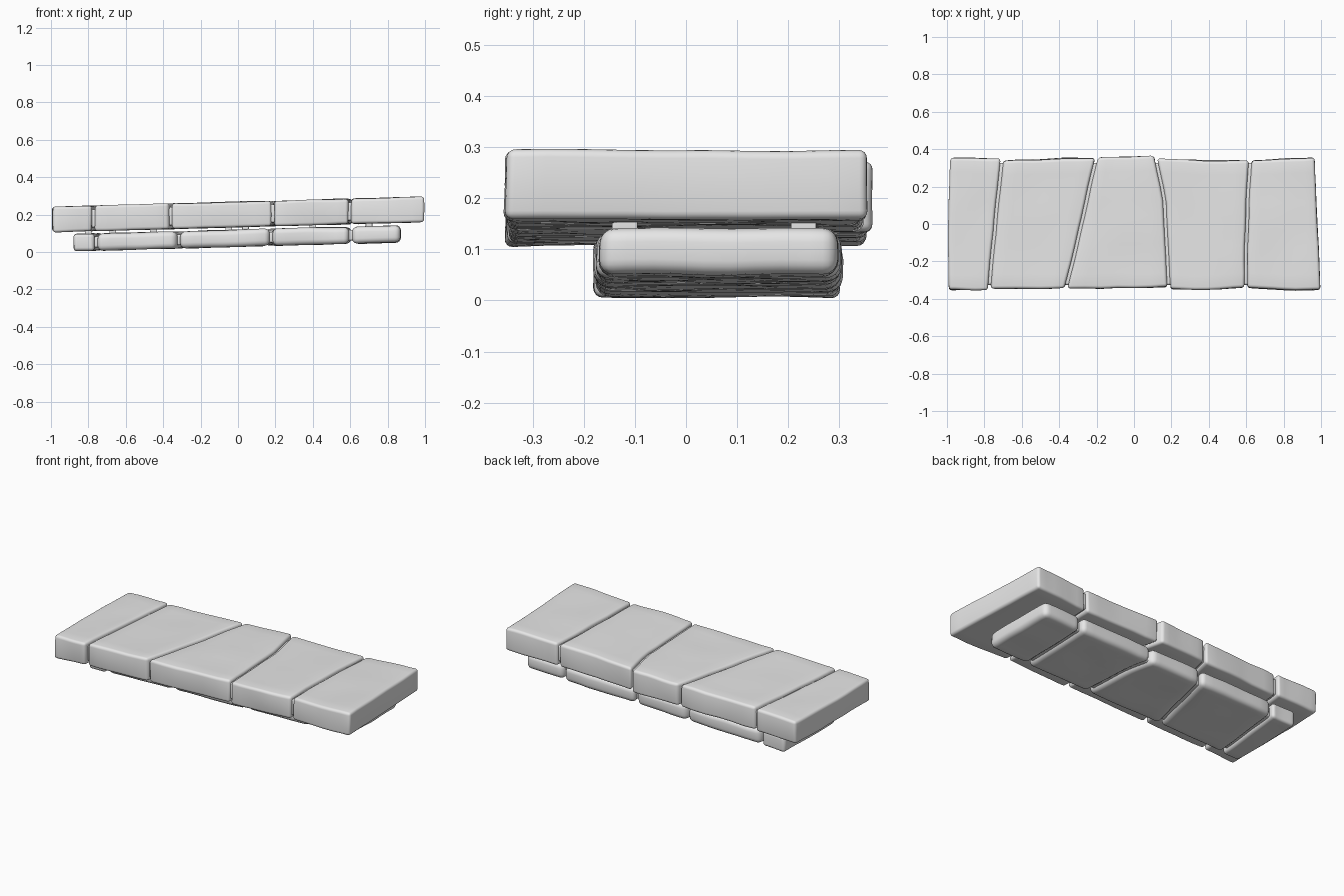
import bpy, bmesh
from mathutils import Vector, noise

cube = bpy.data.objects.get("Cube")
if cube:
    bpy.data.objects.remove(cube, do_unlink=True)

stone = bpy.data.materials.new("grey stone")
stone.use_nodes = True
stone.diffuse_color = (0.8, 0.8, 0.8, 1)
stone.node_tree.nodes["Principled BSDF"].inputs["Base Color"].default_value = (0.8, 0.8, 0.8, 1)

# Joint lines: x at four evenly spaced depths from front to back
Y0, Y1 = -0.36, 0.36
JOINTS = [(-0.775, -0.755, -0.73, -0.705), (-0.365, -0.31, -0.255, -0.2),
          (0.187, 0.175, 0.165, 0.115), (0.597, 0.60, 0.607, 0.62)]
UPPER_ENDS = (-0.99, -0.995, -0.99, -0.982), (0.995, 0.985, 0.975, 0.965)
LOWER_ENDS = (-0.88, -0.88, -0.878, -0.87), (0.865, 0.87, 0.87, 0.865)


def line_x(line, y):
    t = min(max((y - Y0) / (Y1 - Y0) * 3, 0), 2.999)
    i = int(t)
    return line[i] + (line[i + 1] - line[i]) * (t - i)


def mix(a, b, t):
    return a + (b - a) * t


def slab(name, left, right, front, back, bottom, top, gaps, radius, rough=0.007):
    """Gridded block between two joint lines, sloped, roughened and rounded."""
    bm = bmesh.new()
    bmesh.ops.create_cube(bm, size=1)
    for axis, cuts in ((0, 5), (1, 8), (2, 1)):
        along = [e for e in bm.edges
                 if abs((e.verts[0].co - e.verts[1].co).normalized()[axis]) > 0.9]
        bmesh.ops.subdivide_edges(bm, edges=along, cuts=cuts, use_grid_fill=True)
    for v in bm.verts:
        u, w, h = v.co + Vector((0.5, 0.5, 0.5))
        y = mix(mix(*front, u), mix(*back, u), w)
        x = mix(line_x(left, y) + gaps[0], line_x(right, y) - gaps[1], u)
        z = mix(bottom, top, h) + 0.027 * x
        p = Vector((x, y, z))
        n = noise.noise_vector(p * 6) * rough
        v.co = p + Vector((n.x * 0.6, n.y * 1.2, n.z * 0.6))
    bmesh.ops.recalc_face_normals(bm, faces=bm.faces)
    mesh = bpy.data.meshes.new(name)
    bm.to_mesh(mesh)
    bm.free()
    mesh.materials.append(stone)
    for f in mesh.polygons:
        f.use_smooth = True
    ob = bpy.data.objects.new(name, mesh)
    bpy.context.collection.objects.link(ob)
    bevel = ob.modifiers.new("worn edges", "BEVEL")
    bevel.width = radius
    bevel.segments = 4
    bevel.limit_method = "ANGLE"
    bevel.angle_limit = 0.8
    return ob


# Front and back edge depths of each upper stone, left corner to right corner
FRONTS = [(-0.35, -0.352), (-0.345, -0.345), (-0.348, -0.338), (-0.35, -0.343), (-0.343, -0.355)]
BACKS = [(0.352, 0.352), (0.338, 0.355), (0.358, 0.362), (0.347, 0.338), (0.338, 0.358)]
upper = [UPPER_ENDS[0]] + JOINTS + [UPPER_ENDS[1]]
lower = [LOWER_ENDS[0]] + JOINTS + [LOWER_ENDS[1]]

for i in range(5):
    gaps = (0 if i == 0 else 0.008, 0 if i == 4 else 0.008)
    slab(f"upper_stone_{i + 1}", upper[i], upper[i + 1], FRONTS[i], BACKS[i],
         0.133, 0.268, gaps, 0.016)
    # Lower stones sit toward the back, with rounder edges
    f, b = (-0.168, 0.292) if i == 4 else (-0.178, 0.302)
    slab(f"lower_stone_{i + 1}", lower[i], lower[i + 1], (f, f), (b, b),
         0.028, 0.119, gaps, 0.028)

# Recessed mortar filling the joints
slab("upper_mortar", upper[0], upper[-1], (-0.325, -0.325), (0.325, 0.325),
     0.152, 0.249, (0.05, 0.05), 0.01, 0)
slab("lower_mortar", lower[0], lower[-1], (-0.145, -0.145), (0.265, 0.265),
     0.045, 0.102, (0.06, 0.06), 0.01, 0)

# Small spacers between the two courses
for i, x in enumerate((-0.8, -0.67, -0.45, -0.05, 0.04, 0.4, 0.7)):
    for side, y in (("front", -0.12), ("back", 0.23)):
        line = (x,) * 4
        slab(f"{side}_spacer_{i + 1}", line, line, (y - 0.025,) * 2, (y + 0.025,) * 2,
             0.108, 0.145, (-0.018, -0.018), 0.003, 0)
